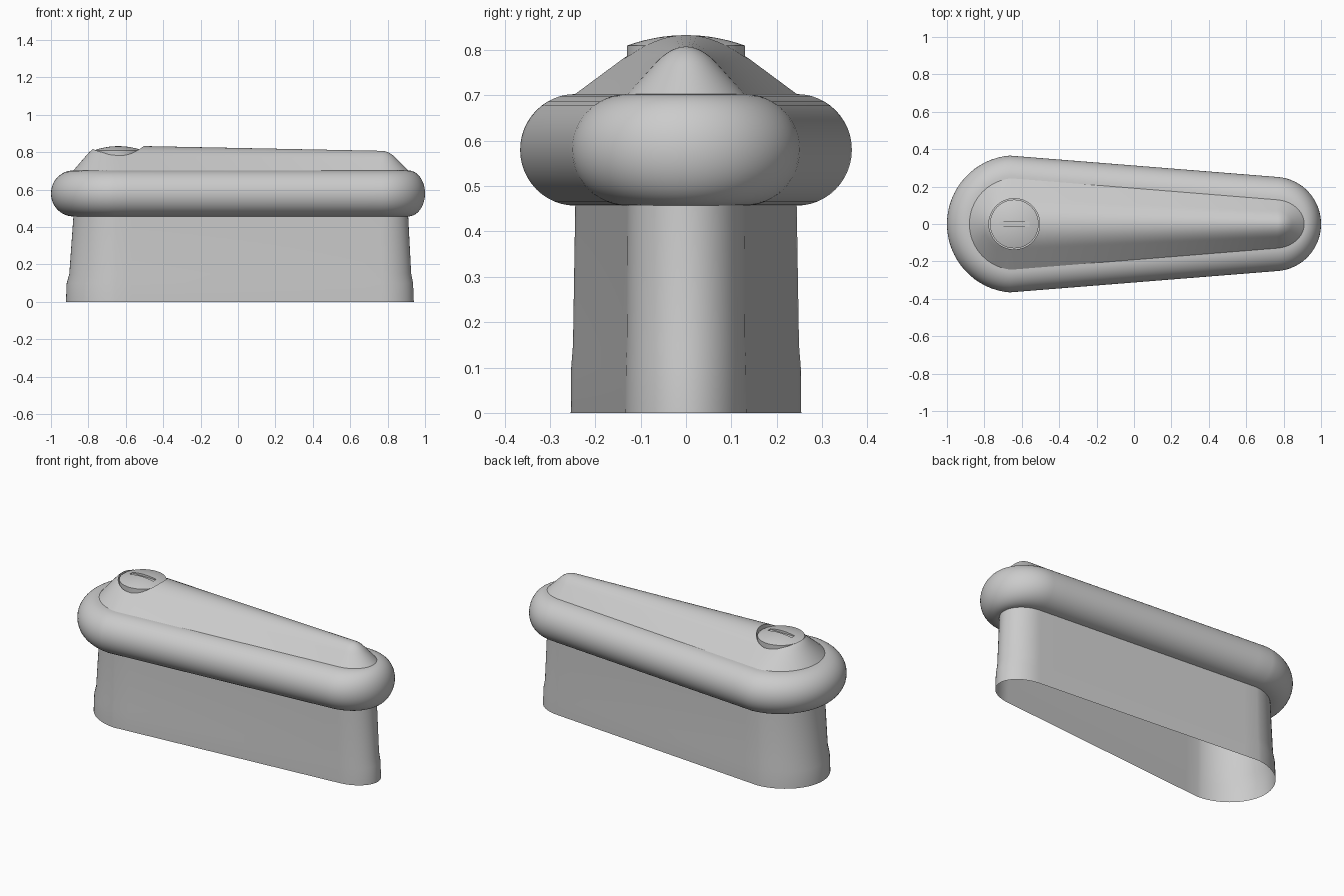
import bpy, bmesh
from math import sin, cos, pi, radians

if "Cube" in bpy.data.objects:
    bpy.data.objects.remove(bpy.data.objects["Cube"], do_unlink=True)

grey = bpy.data.materials.new("light_grey")
grey.use_nodes = True
grey.diffuse_color = (0.6, 0.6, 0.6, 1)
grey.node_tree.nodes["Principled BSDF"].inputs["Base Color"].default_value = (0.6, 0.6, 0.6, 1)

LEFT, RIGHT = -0.635, 0.75      # centres of the wide and narrow round ends
TILT = radians(4.7)             # slope of the tapering sides
BAND_TOP, BAND_BOTTOM = 0.703, 0.457
BUTTON_X = -0.64


def outline(x_min, x_max, wide, narrow, arc=32, side=16):
    """Teardrop outline from its end positions and end half widths."""
    half = pi / 2 - TILT
    right = [-half + 2 * half * i / arc for i in range(arc + 1)]
    reach = pi - half
    left = [reach + (2 * pi - 2 * reach) * i / arc for i in range(arc + 1)]
    a = [(RIGHT + (x_max - RIGHT) * cos(t), narrow * sin(t)) for t in right]
    b = [(LEFT + (LEFT - x_min) * cos(t), wide * sin(t)) for t in left]

    def between(p, q):
        return [(p[0] + (q[0] - p[0]) * i / side, p[1] + (q[1] - p[1]) * i / side)
                for i in range(1, side)]
    return a + between(a[-1], b[0]) + b + between(b[-1], a[0])


def loft(name, rings, cap_first=False, cap_last=False):
    """Skin a stack of closed rings, listed from bottom to top."""
    bm = bmesh.new()
    loops = [[bm.verts.new(p) for p in ring] for ring in rings]
    n = len(loops[0])
    for low, high in zip(loops, loops[1:]):
        for i in range(n):
            j = (i + 1) % n
            bm.faces.new((low[i], low[j], high[j], high[i]))
    if cap_first:
        bm.faces.new(loops[0][::-1])
    if cap_last:
        bm.faces.new(loops[-1])
    bmesh.ops.remove_doubles(bm, verts=bm.verts, dist=0.0004)
    bmesh.ops.recalc_face_normals(bm, faces=bm.faces)
    mesh = bpy.data.meshes.new(name)
    bm.to_mesh(mesh)
    bm.free()
    mesh.materials.append(grey)
    obj = bpy.data.objects.new(name, mesh)
    bpy.context.collection.objects.link(obj)
    return obj


def activate(obj):
    bpy.ops.object.select_all(action='DESELECT')
    obj.select_set(True)
    bpy.context.view_layer.objects.active = obj


def cut(obj, cutter):
    activate(obj)
    mod = obj.modifiers.new("cut", 'BOOLEAN')
    mod.operation, mod.solver, mod.object = 'DIFFERENCE', 'EXACT', cutter
    bpy.ops.object.modifier_apply(modifier=mod.name)
    bpy.data.objects.remove(cutter, do_unlink=True)


def circle(radius, z, n=64):
    return [(BUTTON_X + radius * cos(2 * pi * i / n), radius * sin(2 * pi * i / n), z)
            for i in range(n)]


# Open stem with a slightly flared foot
stem_levels = [(0, -0.92, 0.94, 0.255, 0.135), (0.1, -0.916, 0.936, 0.254, 0.134),
               (0.15, -0.902, 0.926, 0.25, 0.132), (BAND_BOTTOM, -0.88, 0.91, 0.245, 0.13)]
stem = loft("stem", [[(x, y, z) for x, y in outline(*shape)] for z, *shape in stem_levels])

# Rounded band: a half circle swept around the teardrop
inner = outline(-0.88, 0.91, 0.245, 0.13)
outer = outline(-1.0, 1.0, 0.367, 0.252)
middle, rise = (BAND_TOP + BAND_BOTTOM) / 2, (BAND_TOP - BAND_BOTTOM) / 2
band_rings = []
for k in range(25):
    t = -pi / 2 + pi * k / 24
    c = cos(t)
    band_rings.append([(p[0] + (q[0] - p[0]) * c, p[1] + (q[1] - p[1]) * c, middle + rise * sin(t))
                       for p, q in zip(inner, outer)])
band = loft("band", band_rings)

# Lid: straight flanks that round over onto a sloping ridge
lid_rings = []
for k in range(21):
    f = k / 20
    g = 1.36 * f if f < 0.47 else 1 - 0.36 * ((1 - f) / 0.53) ** 2
    ring = []
    for x, y in inner:
        spine = min(max(x, -0.72), 0.77)
        px = x + (spine - x) * f
        height = 0.12 - 0.02 * px
        ring.append((px, y * (1 - f), BAND_TOP + height * g))
    lid_rings.append(ring)
lid = loft("lid", lid_rings, cap_first=True)
cut(lid, loft("lid_cutter", [circle(0.136, 0.74), circle(0.136, 0.95)], True, True))

# Domed round button in the lid's recess, with a narrow slot
dome = [circle(0.13 * cos(pi / 2 * k / 12), 0.81 + 0.023 * (1 - cos(pi / 2 * k / 12) ** 2))
        for k in range(12)]
button = loft("button", [circle(0.13, 0.735)] + dome, True, True)
slot = [[(BUTTON_X + sx * 0.08, sy * 0.014, z)
         for sx, sy in ((-1, -1), (1, -1), (1, 1), (-1, 1))] for z in (0.82, 0.9)]
cut(button, loft("slot_cutter", slot, True, True))

for part in (stem, band, lid, button):
    activate(part)
    bpy.ops.object.shade_smooth_by_angle(angle=radians(35))
